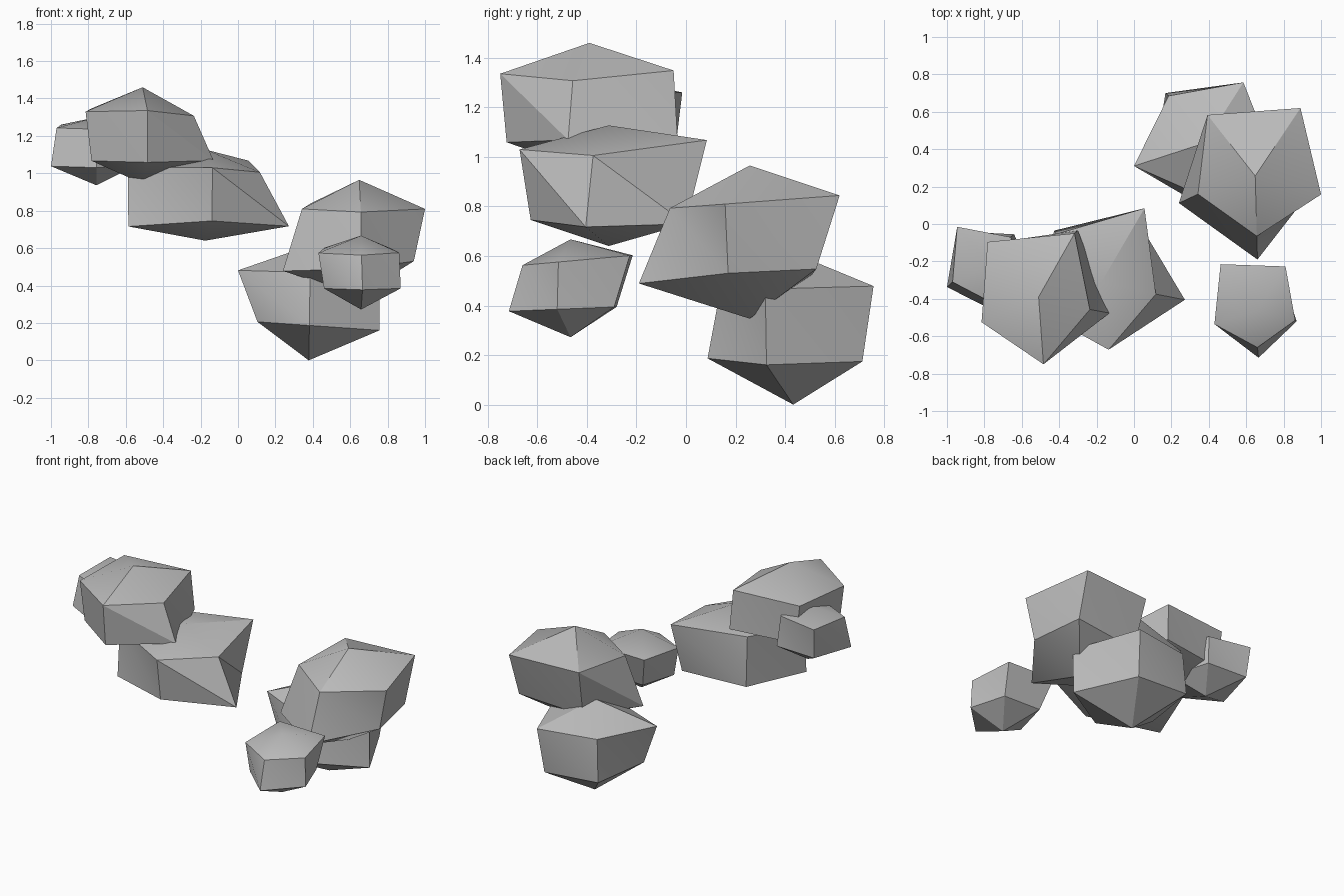
import bpy
import bmesh
import math
from mathutils import Vector

if "Cube" in bpy.data.objects:
    bpy.data.objects.remove(bpy.data.objects["Cube"], do_unlink=True)

# One plain stone colour
STONE = (0.5, 0.5, 0.5, 1.0)
stone = bpy.data.materials.new("stone_grey")
stone.use_nodes = True
stone.diffuse_color = STONE
stone.node_tree.nodes["Principled BSDF"].inputs["Base Color"].default_value = STONE


def ring(bm, corners, centre, level, tilt):
    """Five corners on a tilted plane; a third corner value lifts it off the plane."""
    verts = []
    for x, y, *lift in corners:
        z = level + tilt[0] * (x - centre.x) + tilt[1] * (y - centre.y) + sum(lift)
        verts.append(bm.verts.new((x, y, z)))
    return verts


def rock(name, centre, top, bottom, upper, lower,
         upper_level, lower_level, upper_tilt=(0, 0), lower_tilt=(0, 0)):
    """Faceted boulder: two pentagon rings closed by a peak and a foot.
    Corners run left, front, right, back right, back left as seen from the front."""
    centre = Vector(centre)
    bm = bmesh.new()
    peak = bm.verts.new((centre.x, centre.y, top))
    foot = bm.verts.new((centre.x, centre.y, bottom))
    high = ring(bm, upper, centre, upper_level, upper_tilt)
    low = ring(bm, lower, centre, lower_level, lower_tilt)
    count = len(high)
    for i in range(count):
        j = (i + 1) % count
        bm.faces.new((peak, high[i], high[j]))
        bm.faces.new((high[i], low[j], high[j]))
        bm.faces.new((high[i], low[i], low[j]))
        bm.faces.new((foot, low[j], low[i]))
    bmesh.ops.recalc_face_normals(bm, faces=bm.faces)
    mesh = bpy.data.meshes.new(name)
    bm.to_mesh(mesh)
    bm.free()
    mesh.materials.append(stone)
    obj = bpy.data.objects.new(name, mesh)
    bpy.context.collection.objects.link(obj)
    # Soften shallow edges only
    bpy.ops.object.select_all(action="DESELECT")
    obj.select_set(True)
    bpy.context.view_layer.objects.active = obj
    bpy.ops.object.shade_smooth_by_angle(angle=math.radians(30))
    return obj


# Upper cluster of three rocks
rock("highest_rock", (-.51, -.39), top=1.46, bottom=.945,
     upper=[(-.815, -.525), (-.484, -.75, .015), (-.236, -.457, -.025),
            (-.318, -.05), (-.783, -.096)],
     lower=[(-.783, -.52), (-.484, -.724), (-.131, -.476), (-.3, -.035), (-.75, -.1)],
     upper_level=1.335, lower_level=1.072,
     upper_tilt=(0, .04), lower_tilt=(0, .04))

rock("high_side_rock", (-.757, -.22), top=1.30, bottom=.936,
     upper=[(-.97, -.31), (-.76, -.42), (-.56, -.3), (-.66, -.07), (-.945, -.015)],
     lower=[(-1, -.337), (-.757, -.46), (-.55, -.3), (-.64, -.055), (-.93, -.04)],
     upper_level=1.248, lower_level=1.045,
     upper_tilt=(0, .06), lower_tilt=(0, .06))

rock("middle_rock", (-.175, -.312), top=1.127, bottom=.64,
     upper=[(-.59, -.42), (-.136, -.672, .015), (.117, -.375, -.03),
            (.056, .084), (-.42, -.055)],
     lower=[(-.586, -.45), (-.14, -.627, .035), (.272, -.405), (.03, 0), (-.425, -.035)],
     upper_level=1.04, lower_level=.72,
     upper_tilt=(0, .07), lower_tilt=(0, .03))

# Lower cluster of three rocks
rock("large_low_rock", (.648, .257), top=.965, bottom=.347,
     upper=[(.342, .16), (.657, -.065), (1, .158), (.89, .62), (.393, .583)],
     lower=[(.24, .112), (.66, -.19), (.94, .17), (.88, .526), (.42, .5)],
     upper_level=.817, lower_level=.515,
     upper_tilt=(0, .075), lower_tilt=(.07, .06))

rock("base_rock", (.378, .433), top=.612, bottom=0,
     upper=[(0, .31), (.385, .14), (.757, .32), (.585, .757), (.185, .685)],
     lower=[(.104, .3), (.382, .087), (.757, .325), (.56, .712), (.168, .7)],
     upper_level=.476, lower_level=.187,
     upper_tilt=(-.02, .02), lower_tilt=(-.07, 0))

rock("small_front_rock", (.658, -.466), top=.667, bottom=.272,
     upper=[(.43, -.535), (.66, -.66), (.862, -.515), (.81, -.227), (.463, -.215)],
     lower=[(.46, -.53), (.666, -.715), (.87, -.52), (.79, -.29), (.52, -.28)],
     upper_level=.58, lower_level=.387,
     upper_tilt=(0, .09), lower_tilt=(0, .04))
